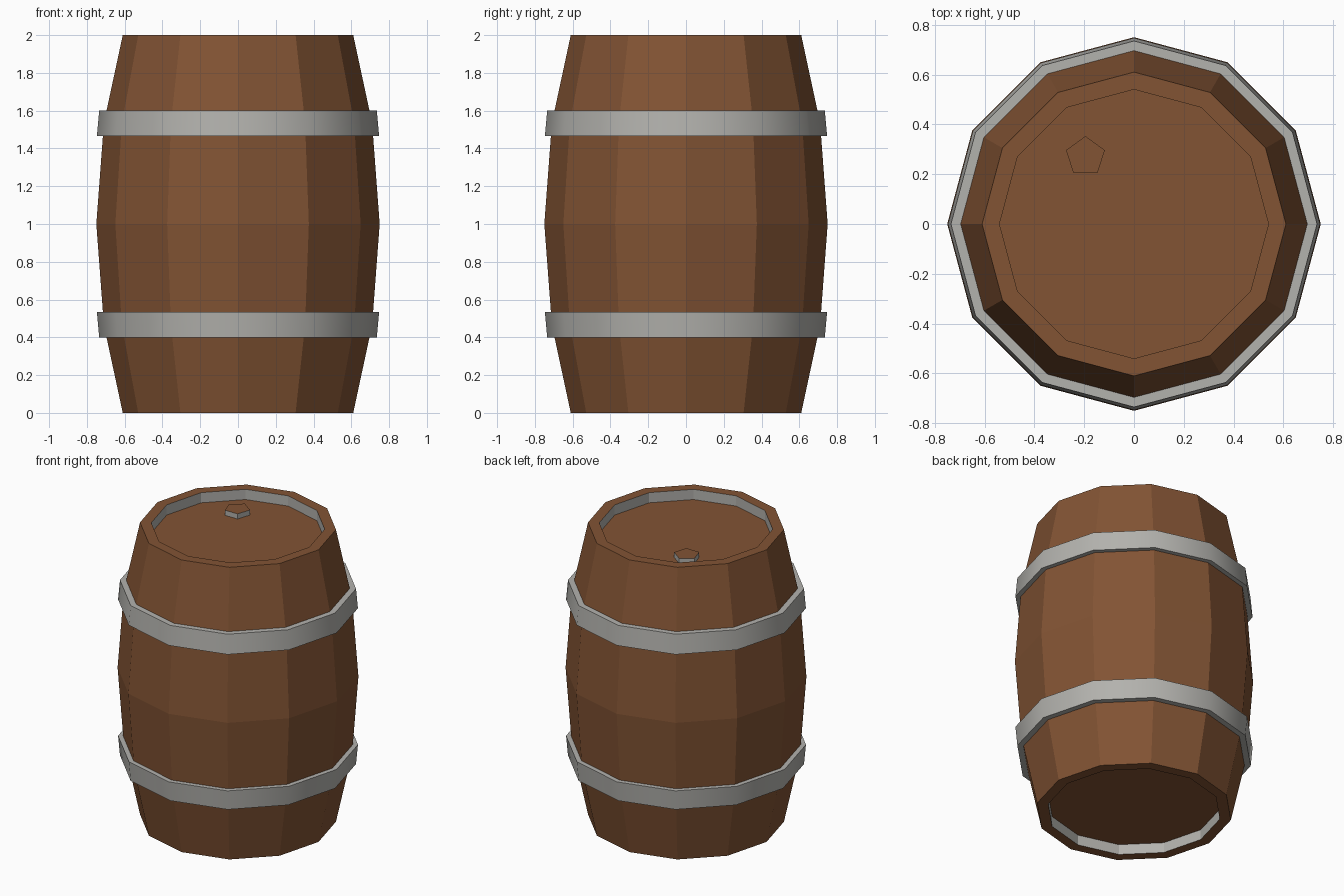
import bpy, bmesh, math

if "Cube" in bpy.data.objects:
    bpy.data.objects.remove(bpy.data.objects["Cube"])

SIDES = 12

def material(name, rgb):
    m = bpy.data.materials.new(name)
    m.diffuse_color = (*rgb, 1)
    m.use_nodes = True
    m.node_tree.nodes["Principled BSDF"].inputs["Base Color"].default_value = m.diffuse_color
    return m

wood = material("brown wood", (0.225, 0.088, 0.034))
metal = material("grey metal", (0.45, 0.445, 0.42))

def lathe(name, profile, sides, mats, closed=False, start=0.0, centre=(0, 0), metal_rows=()):
    """Turn a (radius, z) profile about z; open profiles get flat caps."""
    bm = bmesh.new()
    rings = []
    for r, z in profile:
        rings.append([bm.verts.new((centre[0] + r * math.cos(start + 2 * math.pi * i / sides),
                                    centre[1] + r * math.sin(start + 2 * math.pi * i / sides), z))
                      for i in range(sides)])
    n = len(rings)
    for k in range(n if closed else n - 1):
        a, b = rings[k], rings[(k + 1) % n]
        for i in range(sides):
            j = (i + 1) % sides
            f = bm.faces.new((a[i], a[j], b[j], b[i]))
            f.material_index = 1 if k in metal_rows else 0
    if not closed:
        bm.faces.new(rings[0][::-1])
        bm.faces.new(rings[-1])
    bmesh.ops.recalc_face_normals(bm, faces=bm.faces)
    me = bpy.data.meshes.new(name)
    bm.to_mesh(me)
    bm.free()
    for m in mats:
        me.materials.append(m)
    ob = bpy.data.objects.new(name, me)
    bpy.context.collection.objects.link(ob)
    return ob

# Bulging body with a recessed head at each end, grey recess walls
half = [(0.54, 0.07), (0.54, 0.0), (0.61, 0.0), (0.71, 0.465)]
profile = half + [(0.75, 1.0)] + [(r, 2 - z) for r, z in reversed(half)]
lathe("barrel_body", profile, SIDES, [wood, metal], metal_rows=(0, len(profile) - 2))

# Two metal hoops, mirrored about mid height
hoop = [(0.69, 0.40), (0.735, 0.40), (0.747, 0.533), (0.69, 0.533)]
for name, prof in (("lower_hoop", hoop), ("upper_hoop", [(r, 2 - z) for r, z in hoop])):
    ob = lathe(name, prof, SIDES, [metal], closed=True)
    bpy.ops.object.select_all(action='DESELECT')
    ob.select_set(True)
    bpy.context.view_layer.objects.active = ob
    bpy.ops.object.shade_smooth_by_angle(angle=math.radians(40))

# Five-sided bung on the top head, grey sides
lathe("bung", [(0.082, 1.925), (0.082, 1.965)], 5, [wood, metal],
      start=math.pi / 2, centre=(-0.195, 0.271), metal_rows=(0,))
